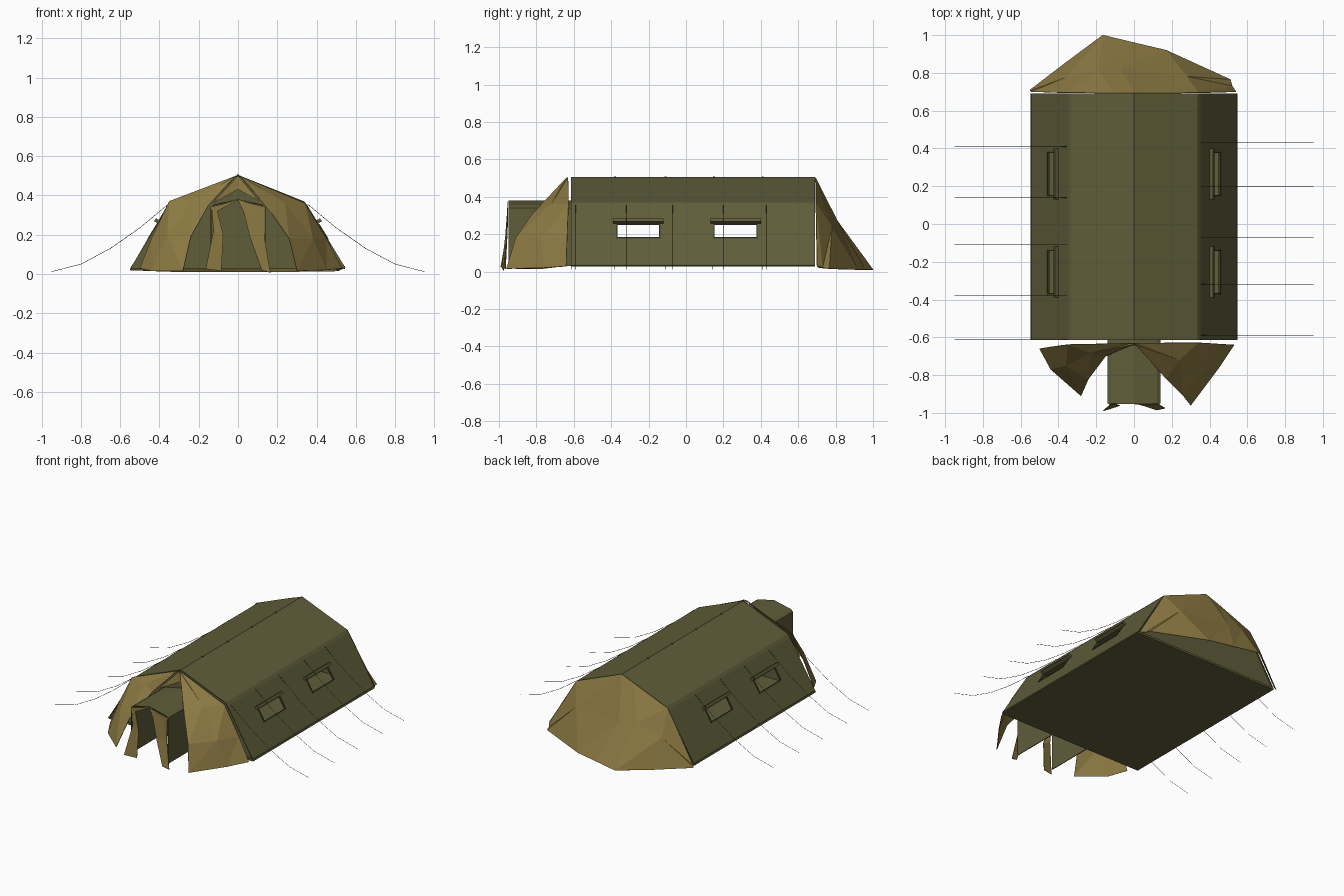
import bpy, bmesh
from mathutils import Vector

if "Cube" in bpy.data.objects:
    bpy.data.objects.remove(bpy.data.objects["Cube"])


def material(name, rgb):
    m = bpy.data.materials.new(name)
    m.diffuse_color = (*rgb, 1)
    m.use_nodes = True
    m.node_tree.nodes["Principled BSDF"].inputs["Base Color"].default_value = m.diffuse_color
    return m


OLIVE = material("olive_canvas", (0.115, 0.11, 0.042))
TAN = material("tan_canvas", (0.26, 0.19, 0.055))
DARK = material("dark_trim", (0.05, 0.048, 0.02))


def mesh(name, verts, faces, mat, thick=0.005):
    bm = bmesh.new()
    vs = [bm.verts.new(v) for v in verts]
    for f in faces:
        bm.faces.new([vs[i] for i in f])
    bmesh.ops.remove_doubles(bm, verts=bm.verts, dist=1e-5)
    bmesh.ops.recalc_face_normals(bm, faces=bm.faces)
    me = bpy.data.meshes.new(name)
    bm.to_mesh(me)
    bm.free()
    ob = bpy.data.objects.new(name, me)
    bpy.context.collection.objects.link(ob)
    me.materials.append(mat)
    if thick:
        s = ob.modifiers.new("cloth", 'SOLIDIFY')
        s.thickness = thick
        s.offset = 0
    return ob


def box(name, center, size, mat, tilt=0):
    bpy.ops.mesh.primitive_cube_add(size=1, location=center, rotation=(0, tilt, 0))
    ob = bpy.context.object
    ob.name = name
    ob.scale = size
    ob.data.materials.append(mat)
    return ob


def rope(name, pts, r, mat):
    cu = bpy.data.curves.new(name, 'CURVE')
    cu.dimensions = '3D'
    cu.bevel_depth = r
    cu.bevel_resolution = 0
    sp = cu.splines.new('POLY')
    sp.points.add(len(pts) - 1)
    for p, c in zip(sp.points, pts):
        p.co = (*c, 1)
    ob = bpy.data.objects.new(name, cu)
    bpy.context.collection.objects.link(ob)
    cu.materials.append(mat)


# Tent shell: half profile swept along y, with window openings left out
def wall_x(z):
    return 0.545 - 0.195 * (z - 0.03) / 0.32


Y0, Y1 = -0.615, 0.69
WINDOWS = [(-0.37, -0.14), (0.15, 0.38)]
half = [(wall_x(z), z) for z in (0.03, 0.18, 0.25, 0.35)] + [(0.335, 0.368), (0, 0.502)]
profile = half + [(-x, z) for x, z in reversed(half[:-1])]
ys = [Y0] + [y for w in WINDOWS for y in w] + [Y1]
n = len(ys)
verts = [(x, y, z) for x, z in profile for y in ys]
faces = []
for i in range(len(profile) - 1):
    for j in range(n - 1):
        if i in (1, len(profile) - 3) and j in (1, 3):
            continue
        faces.append((i * n + j, i * n + j + 1, (i + 1) * n + j + 1, (i + 1) * n + j))
mesh("tent_shell", verts, faces, OLIVE)
for name, y in (("front_end_wall", Y0 + 0.01), ("back_end_wall", Y1 - 0.01)):
    mesh(name, [(x, y, z) for x, z in profile], [range(len(profile))], OLIVE)
box("floor", (0, (Y0 + Y1) / 2, 0.033), (1.09, Y1 - Y0, 0.014), OLIVE)

# Window frames and rolled covers
for side in (-1, 1):
    for a, b in WINDOWS:
        mid, w = (a + b) / 2, b - a
        tilt = -side * 0.547
        box("rolled_cover", (side * 0.412, mid, 0.27), (0.025, w + 0.04, 0.018), OLIVE, tilt)
        box("window_sill", (side * wall_x(0.178), mid, 0.178), (0.012, w + 0.01, 0.008), DARK, tilt)
        for y in (a, b):
            box("window_jamb", (side * wall_x(0.215), y, 0.215), (0.012, 0.007, 0.085), DARK, tilt)

# Guy ropes and ridge knobs
for side, rows in ((-1, (0.41, 0.14, -0.11, -0.38, -0.612)), (1, (0.43, 0.2, -0.07, -0.32, -0.59))):
    for y in rows:
        path = [(0.355, 0.355), (0.5, 0.235), (0.65, 0.13), (0.8, 0.05), (0.95, 0.012)]
        rope("guy_rope", [(side * x, y, z) for x, z in path], 0.0012, DARK)
for y in (0.41, 0.15, -0.11, -0.38):
    box("ridge_knob", (0, y, 0.503), (0.009, 0.009, 0.009), DARK)

# Entrance porch: open at the front
px = [(0.138, 0.03), (0.138, 0.34), (0.12, 0.352), (0, 0.378)]
porch = px + [(-x, z) for x, z in reversed(px[:-1])]
m = len(porch)
mesh("porch", [(x, y, z) for y in (-0.95, -0.615) for x, z in porch],
     [(i, i + 1, m + i + 1, m + i) for i in range(m - 1)], OLIVE)


# Draped flaps: strips between an outer edge and an inner edge
def drape(name, outer, middle, inner):
    k = len(outer)
    fs = []
    for r in range(2):
        for i in range(k - 1):
            a, b, c, d = r * k + i, r * k + i + 1, (r + 1) * k + i + 1, (r + 1) * k + i
            fs += [(a, b, c), (a, c, d)]
    mesh(name, outer + middle + inner, fs, TAN, 0.003)


drape("front_flap_right",
      [(0, -0.63, 0.503), (0.34, -0.628, 0.36), (0.45, -0.635, 0.18), (0.53, -0.64, 0.028)],
      [(0.01, -0.64, 0.5), (0.24, -0.72, 0.36), (0.38, -0.77, 0.18), (0.45, -0.76, 0.02)],
      [(0.02, -0.65, 0.49), (0.17, -0.82, 0.31), (0.26, -0.91, 0.18), (0.30, -0.96, 0.015)])
drape("front_flap_left",
      [(0, -0.63, 0.503), (-0.35, -0.638, 0.37), (-0.44, -0.65, 0.18), (-0.50, -0.66, 0.028)],
      [(-0.01, -0.64, 0.5), (-0.23, -0.68, 0.37), (-0.36, -0.75, 0.2), (-0.44, -0.77, 0.015)],
      [(-0.02, -0.645, 0.49), (-0.15, -0.70, 0.35), (-0.24, -0.82, 0.19), (-0.28, -0.91, 0.015)])
mesh("porch_lintel", [(0, -0.632, 0.5), (-0.13, -0.67, 0.36), (0, -0.64, 0.43), (0.11, -0.67, 0.37)],
     [(0, 1, 2), (0, 2, 3)], TAN, 0.003)

# Porch door curtains tied back at the middle
mesh("porch_curtain_left",
     [(0, -0.952, 0.376), (-0.135, -0.952, 0.342), (-0.125, -0.955, 0.22), (-0.075, -0.96, 0.2),
      (-0.165, -0.99, 0.025), (-0.085, -0.965, 0.015), (-0.105, -0.952, 0.32)],
     [(0, 1, 6), (1, 2, 6), (2, 3, 6), (2, 4, 5, 3)], TAN, 0.003)
mesh("porch_curtain_right",
     [(0, -0.952, 0.376), (0.135, -0.952, 0.342), (0.135, -0.957, 0.18), (0.06, -0.965, 0.19),
      (0.165, -0.975, 0.006), (0.12, -0.985, 0.02), (0.03, -0.956, 0.31), (0.1, -0.952, 0.33)],
     [(0, 1, 7), (0, 7, 6), (7, 1, 2), (7, 2, 3, 6), (2, 4, 5, 3)], TAN, 0.003)

# Back canopy: gathered at the gable and spread to the ground
top = [(-0.545, 0.7, 0.03), (-0.35, 0.694, 0.365), (-0.1, 0.693, 0.465), (0, 0.692, 0.502),
       (0.34, 0.694, 0.365), (0.54, 0.7, 0.03)]
mid = [(-0.55, 0.705, 0.025), (-0.36, 0.775, 0.2), (-0.19, 0.81, 0.27), (-0.07, 0.82, 0.25),
       (0.28, 0.78, 0.24), (0.52, 0.73, 0.02)]
low = [(-0.55, 0.71, 0.02), (-0.36, 0.855, 0.012), (-0.165, 1.0, 0.01), (0.0, 0.96, 0.01),
       (0.17, 0.92, 0.01), (0.51, 0.765, 0.015)]
drape("back_canopy", top, mid, low)
